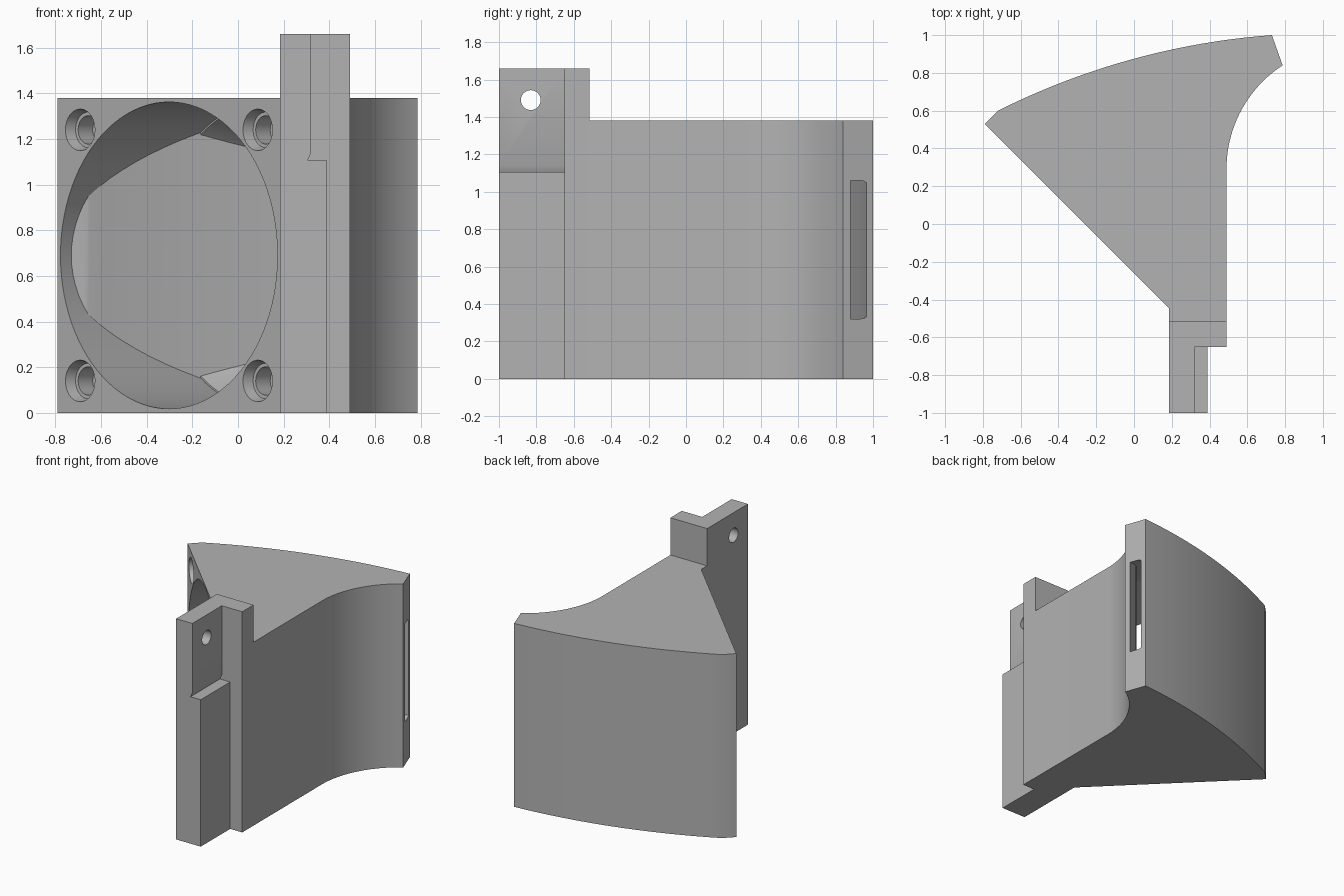
import bpy, bmesh, math
from mathutils import Vector, Matrix

if "Cube" in bpy.data.objects:
    bpy.data.objects.remove(bpy.data.objects["Cube"])

grey = bpy.data.materials.new("plain grey")
grey.use_nodes = True
grey.diffuse_color = (0.45, 0.45, 0.45, 1)
grey.node_tree.nodes["Principled BSDF"].inputs["Base Color"].default_value = grey.diffuse_color

HEIGHT = 1.38
MID = HEIGHT / 2
FACE = Vector((-0.303, 0.042, MID))            # centre of the fan face
NORMAL = Vector((1, 1, 0)).normalized()        # direction into the duct
SIDE = Vector((1, -1, 0)).normalized()
UP = Vector((0, 0, 1))
TURN = Matrix((SIDE, UP, NORMAL)).transposed()
if TURN.determinant() < 0:
    TURN = Matrix((-SIDE, UP, NORMAL)).transposed()


def finish(name, bm):
    bmesh.ops.recalc_face_normals(bm, faces=bm.faces)
    mesh = bpy.data.meshes.new(name)
    bm.to_mesh(mesh)
    bm.free()
    mesh.materials.append(grey)
    obj = bpy.data.objects.new(name, mesh)
    bpy.context.collection.objects.link(obj)
    return obj


def prism(name, points, start, depth):
    """Extrude a closed outline; start and depth are vectors."""
    bm = bmesh.new()
    face = bm.faces.new([bm.verts.new(Vector(p) + start) for p in points])
    new = bmesh.ops.extrude_face_region(bm, geom=[face])["geom"]
    bmesh.ops.translate(bm, vec=depth, verts=[v for v in new if isinstance(v, bmesh.types.BMVert)])
    return finish(name, bm)


def plan(name, points, low, high):
    return prism(name, [(x, y, 0) for x, y in points], UP * low, UP * (high - low))


def tube(name, base, direction_matrix, r1, r2, start, end, sides=48):
    bm = bmesh.new()
    bmesh.ops.create_cone(bm, cap_ends=True, segments=sides, radius1=r1, radius2=r2, depth=end - start)
    axis = direction_matrix @ UP
    bmesh.ops.transform(bm, verts=bm.verts, matrix=Matrix.Translation(
        base + axis * (start + end) / 2) @ direction_matrix.to_4x4())
    return finish(name, bm)


def arc(a, b, c, steps=20):
    """Points on the circle from a through b to c."""
    a, b, c = Vector(a), Vector(b), Vector(c)
    p, q = b - a, c - a
    d = 2 * (p.x * q.y - p.y * q.x)
    m = a + Vector((q.y * p.dot(p) - p.y * q.dot(q), p.x * q.dot(q) - q.x * p.dot(p))) / d
    t0 = math.atan2(a.y - m.y, a.x - m.x)
    sweep = math.atan2(c.y - m.y, c.x - m.x) - t0
    sweep = (sweep + math.pi) % (2 * math.pi) - math.pi
    r = (a - m).length
    return [(m.x + r * math.cos(t0 + sweep * i / steps), m.y + r * math.sin(t0 + sweep * i / steps))
            for i in range(steps + 1)]


def boolean(obj, tool, operation="DIFFERENCE"):
    mod = obj.modifiers.new("cut", "BOOLEAN")
    mod.operation, mod.solver, mod.object = operation, "EXACT", tool
    bpy.context.view_layer.update()
    result = bpy.data.meshes.new_from_object(obj.evaluated_get(bpy.context.evaluated_depsgraph_get()))
    obj.modifiers.clear()
    obj.data = result
    bpy.data.objects.remove(tool)


# Duct body: wedge plan with a bowed back and a scooped side
outline = ([(-0.79, 0.53)] + arc((-0.72, 0.6), (0, 0.875), (0.73, 1.0))
           + arc((0.787, 0.84), (0.59, 0.64), (0.49, 0.31))
           + [(0.49, -0.65), (0.185, -0.65), (0.185, -0.445)])
body = plan("duct_body", outline, 0, HEIGHT)

# Cavity limits in plan: the outline inset by the wall thickness
inner = ([(-1, 0.565), (-0.67, 0.565)] + arc((-0.655, 0.567), (-0.16, 0.752), (0.743, 0.965))
         + [(0.85, 0.98), (0.85, 0.9)] + arc((0.775, 0.88), (0.55, 0.68), (0.43, 0.32))
         + [(0.43, -0.3), (0.3, -0.7), (-1, 0.5)])

# Round inlet
inlet = tube("inlet", FACE, TURN, 0.672, 0.672, -0.1, 0.6, 96)
boolean(inlet, plan("limit", inner, -0.1, HEIGHT + 0.1), "INTERSECT")

# Tapered passage from the round inlet to the outlet slot
bm = bmesh.new()
for i in range(96):
    t = math.tau * i / 96
    bm.verts.new(FACE + NORMAL * 0.59 + (SIDE * math.cos(t) + UP * math.sin(t)) * 0.67)
for x, y in ((0.743, 0.965), (0.775, 0.88), (0.80, 0.98), (0.83, 0.895)):
    for z in (-0.345, 0.345):
        bm.verts.new((x, y, MID + z))
bmesh.ops.convex_hull(bm, input=bm.verts)
passage = finish("passage", bm)
boolean(passage, plan("limit", inner, -0.1, HEIGHT + 0.1), "INTERSECT")
boolean(body, inlet)
boolean(body, passage)

# Countersunk screw holes at the fan corners
for side in (-0.55, 0.55):
    for rise in (-0.55, 0.55):
        spot = FACE + SIDE * side + UP * rise
        boolean(body, tube("bore", spot, TURN, 0.062, 0.062, -0.02, 0.14, 32))
        boolean(body, tube("sink", spot, TURN, 0.092, 0.078, -0.002, 0.05, 32))

# Mounting post above the body
post = plan("mount_post", [(0.185, -0.65), (0.49, -0.65), (0.49, -0.515), (0.185, -0.515)], HEIGHT, 1.66)

# Stepped mounting plate with an undercut and a cross hole
step = [(0.185, 0), (0.39, 0), (0.39, 1.105), (0.305, 1.105), (0.32, 1.14), (0.32, 1.66), (0.185, 1.66)]
plate = prism("mount_plate", [(x, 0, z) for x, z in step], Vector((0, -1, 0)), Vector((0, 0.35, 0)))
boolean(plate, tube("pin", Vector((0, -0.83, 1.49)), Matrix.Rotation(math.pi / 2, 3, "Y"),
                    0.053, 0.053, 0.1, 0.5, 32))

# Smooth the curved walls, keep the edges sharp
bpy.ops.object.select_all(action="DESELECT")
for obj in (body, post, plate):
    obj.select_set(True)
bpy.context.view_layer.objects.active = body
bpy.ops.object.shade_smooth_by_angle(angle=math.radians(25))
